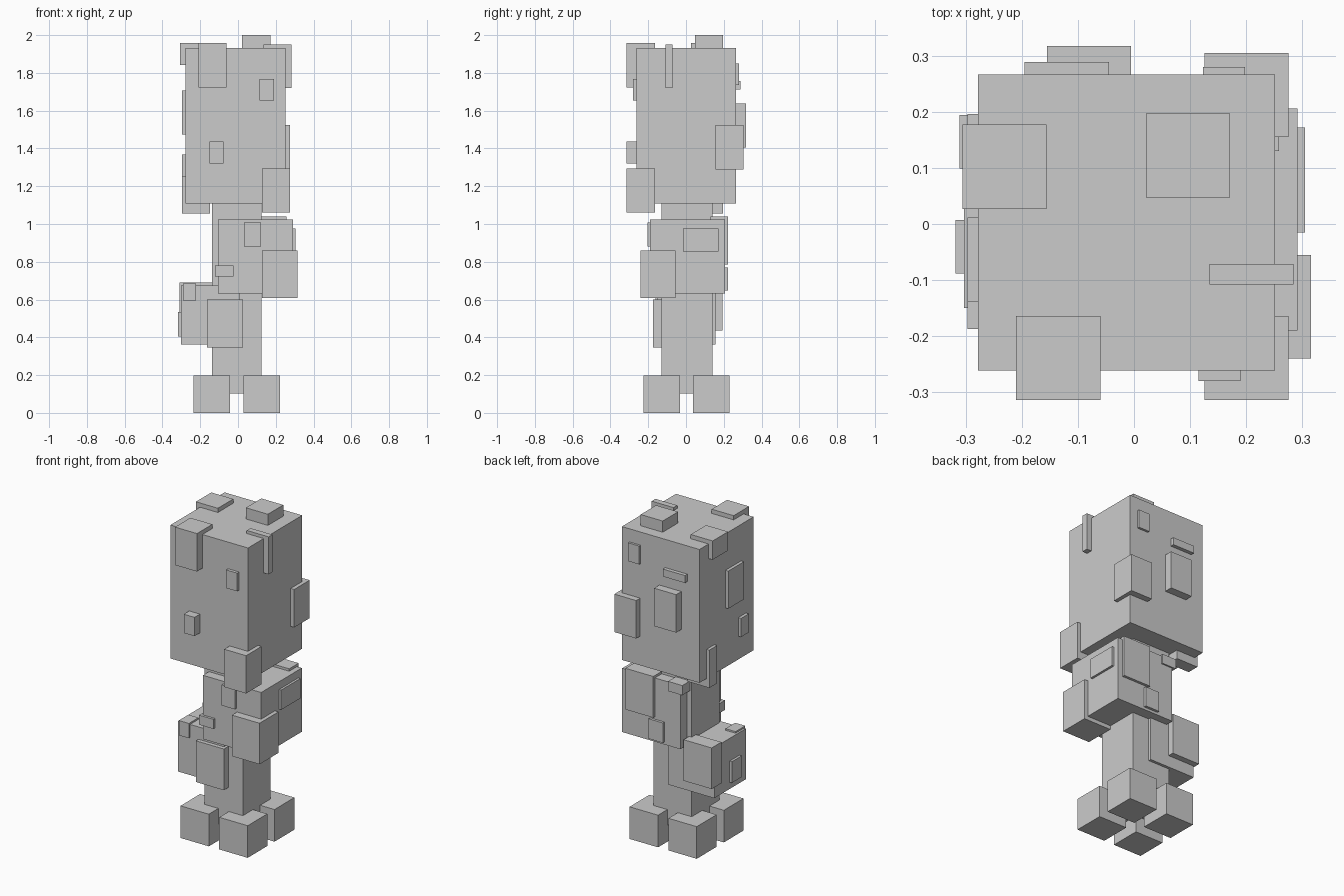
import bpy


def box(name, x, y, z):
    """Axis-aligned block from (min, max) pairs."""
    bpy.ops.mesh.primitive_cube_add(
        size=1, location=[(a + b) / 2 for a, b in (x, y, z)])
    ob = bpy.context.object
    ob.name = name
    ob.scale = [b - a for a, b in (x, y, z)]
    bpy.ops.object.transform_apply(location=False, rotation=False, scale=True)
    return ob


# Main masses
box("head", (-.278, .251), (-.261, .266), (1.109, 1.931))
box("trunk", (-.137, .125), (-.131, .14), (.103, 1.109))
box("upper_bulge", (-.106, .291), (-.19, .206), (.631, 1.024))
box("lower_bulge", (-.303, .01), (-.15, .157), (.363, .675))

# Four feet
for x in ((-.235, -.042), (.029, .223)):
    for y in ((-.224, -.033), (.037, .231)):
        box("foot", x, y, (0, .198))

# Head lumps on the top and front
box("top_lump_left", (-.306, -.156), (.027, .177), (1.841, 1.957))
box("top_lump_right", (.021, .171), (.047, .197), (1.885, 2.0))
box("front_top_lump", (-.21, -.06), (-.314, -.164), (1.723, 1.957))
box("side_strip", (.135, .284), (-.108, -.071), (1.719, 1.95))
box("front_small_lump_right", (.115, .19), (-.28, -.13), (1.655, 1.767))
box("front_small_lump_left", (-.15, -.077), (-.314, -.164), (1.32, 1.436))
box("front_corner_lump", (.126, .275), (-.314, -.164), (1.061, 1.294))

# Head lumps on the back
box("back_corner_lump", (.126, .275), (.155, .305), (1.289, 1.523))
box("back_large_lump", (-.155, -.005), (.167, .317), (1.405, 1.639))
box("back_flat_lump", (-.195, -.045), (.139, .289), (1.711, 1.757))
box("back_small_lump", (.123, .198), (.13, .28), (1.737, 1.85))

# Head lumps on the left
box("left_large_lump", (-.297, -.148), (-.139, .012), (1.474, 1.706))
box("left_small_lump", (-.297, -.148), (-.187, -.112), (1.252, 1.367))
box("left_low_lump", (-.297, -.148), (.121, .196), (1.056, 1.289))

# Lumps on the upper bulge
box("upper_side_plate", (.116, .305), (-.015, .172), (.854, .976))
box("upper_corner_lump", (.127, .315), (-.24, -.055), (.607, .86))
box("upper_front_plate", (.031, .122), (-.204, -.11), (.88, 1.007))
box("upper_front_nub", (-.122, -.024), (-.205, -.11), (.721, .78))
box("upper_back_plate", (.068, .258), (.13, .222), (.785, 1.039))
box("upper_back_small_plate", (.003, .1), (.127, .222), (.647, .77))
box("upper_back_nub", (-.125, -.028), (.12, .215), (.972, 1.032))

# Lumps on the lower bulge
box("lower_back_lump", (-.311, -.12), (.099, .194), (.436, .689))
box("lower_front_plate", (-.164, .026), (-.175, -.08), (.345, .599))
box("lower_front_nub", (-.291, -.222), (-.161, -.067), (.594, .685))
box("lower_side_plate", (-.318, -.222), (-.088, .007), (.404, .535))
